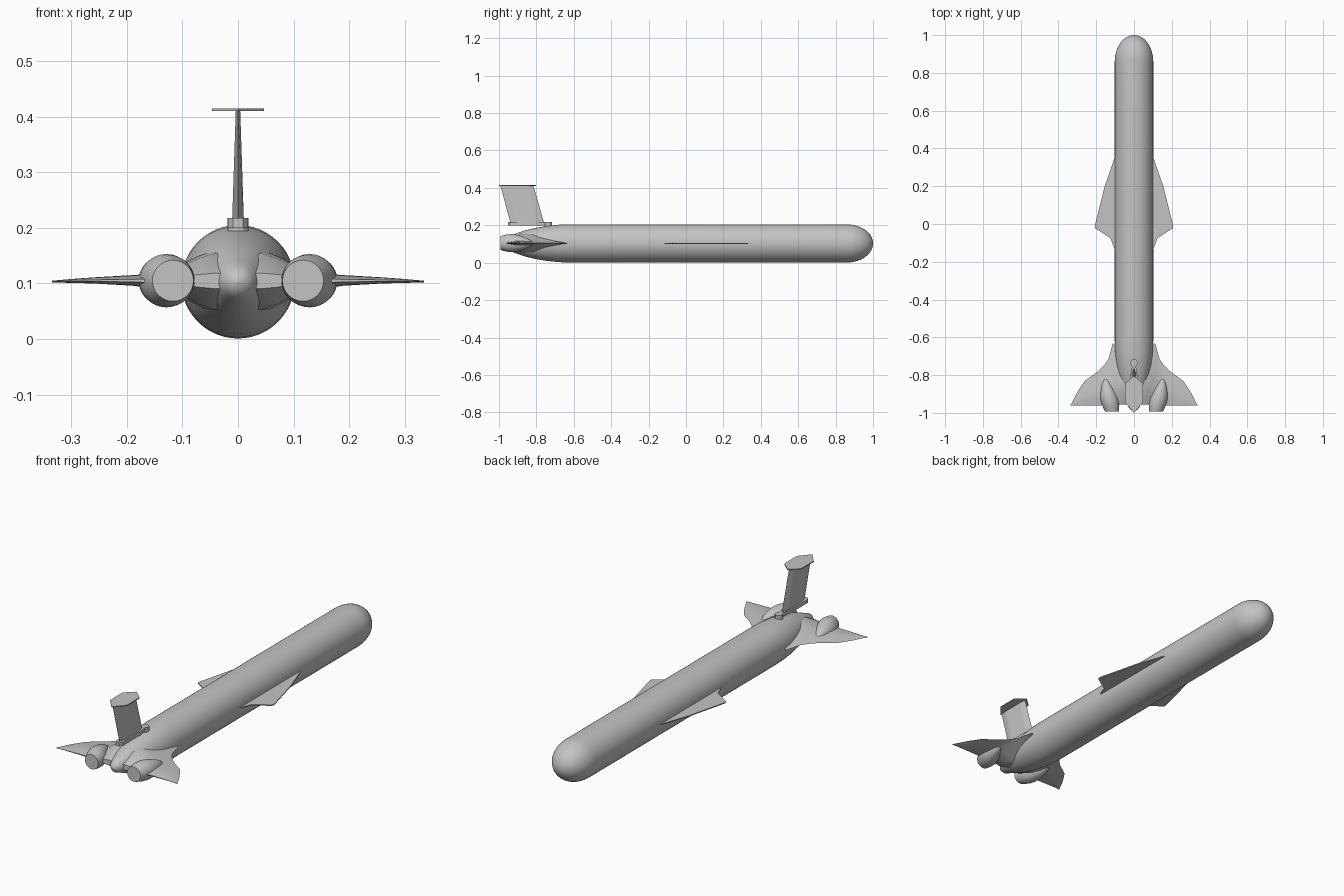
import bpy, bmesh, math

cube = bpy.data.objects.get("Cube")
if cube:
    bpy.data.objects.remove(cube, do_unlink=True)

grey = bpy.data.materials.new("plain grey")
grey.use_nodes = True
grey.diffuse_color = (0.55, 0.55, 0.55, 1)
grey.node_tree.nodes["Principled BSDF"].inputs["Base Color"].default_value = (0.55, 0.55, 0.55, 1)

AXIS = 0.103  # height of the body centre line


def loft(name, rings, smooth=True, mirror=False):
    """Skin a list of equal-length point rings and cap both ends."""
    bm = bmesh.new()
    loops = [[bm.verts.new(p) for p in ring] for ring in rings]
    n = len(loops[0])
    for a, b in zip(loops, loops[1:]):
        for i in range(n):
            j = (i + 1) % n
            bm.faces.new((a[i], a[j], b[j], b[i]))
    bm.faces.new(loops[0][::-1])
    bm.faces.new(loops[-1])
    bmesh.ops.remove_doubles(bm, verts=bm.verts[:], dist=0.00005)
    bmesh.ops.recalc_face_normals(bm, faces=bm.faces[:])
    mesh = bpy.data.meshes.new(name)
    bm.to_mesh(mesh)
    bm.free()
    mesh.materials.append(grey)
    obj = bpy.data.objects.new(name, mesh)
    bpy.context.collection.objects.link(obj)
    if mirror:
        obj.modifiers.new("mirror", "MIRROR").use_mirror_merge = False
    if smooth:
        bpy.ops.object.select_all(action="DESELECT")
        obj.select_set(True)
        bpy.context.view_layer.objects.active = obj
        bpy.ops.object.shade_smooth_by_angle(angle=math.radians(35))
    return obj


def circle(x, y, z, r, n=48):
    return [(x + r * math.cos(i * math.tau / n), y, z + r * math.sin(i * math.tau / n))
            for i in range(n)]


def plate(name, outline, z0, z1, mirror=False):
    return loft(name, [[(x, y, z) for x, y in outline] for z in (z0, z1)], False, mirror)


# Fuselage: rounded nose, straight tube, tapering boat tail
R = 0.102
profile = [(0.86 + 0.14 * math.cos(a), R * math.sin(a))
           for a in (i * math.pi / 24 for i in range(13))]
profile[0] = (1.0, 0.0001)
profile += [(-0.62, R), (-0.68, 0.1), (-0.74, 0.094), (-0.8, 0.084), (-0.86, 0.07),
            (-0.91, 0.053), (-0.945, 0.038), (-0.97, 0.029), (-0.985, 0.016), (-0.99, 0.0001)]
loft("fuselage", [circle(0, y, AXIS, r) for y, r in profile])

# Mid-body wings: thin swept plates
plate("mid_wing", [(0.06, 0.36), (0.1, 0.36), (0.155, 0.2), (0.208, -0.01), (0.206, -0.022),
                   (0.125, -0.075), (0.1, -0.14), (0.06, -0.14)],
      AXIS - 0.002, AXIS + 0.003, True)

# Tail wings: thick blended roots thinning to flat tips
# x, leading edge, trailing edge, lower z, upper z
stations = [(0.02, -0.66, -0.955, 0.055, 0.15), (0.04, -0.64, -0.955, 0.047, 0.16),
            (0.07, -0.63, -0.955, 0.058, 0.15), (0.09, -0.63, -0.955, 0.07, 0.14),
            (0.113, -0.635, -0.957, 0.08, 0.128), (0.135, -0.715, -0.96, 0.087, 0.121),
            (0.16, -0.75, -0.96, 0.092, 0.117), (0.19, -0.78, -0.96, 0.096, 0.115),
            (0.26, -0.83, -0.96, 0.1, 0.111), (0.3, -0.89, -0.96, 0.101, 0.108),
            (0.335, -0.957, -0.96, 0.102, 0.105)]
airfoil = [(0, 0), (0.12, 0.22), (0.35, 0.6), (0.6, 1), (0.78, 0.9), (1, 0.25)]
rings = []
for x, lead, trail, low, high in stations:
    mid = 0.105
    top = [(x, lead + (trail - lead) * t, mid + (high - mid) * h) for t, h in airfoil]
    bottom = [(x, lead + (trail - lead) * t, mid + (low - mid) * h) for t, h in airfoil[:0:-1]]
    rings.append(top + bottom)
loft("tail_wing", rings, True, True)

# Engine pods: teardrops leaning inward, cut flat at the nozzle
pod = []
for t, r in [(0, 0.0001), (0.06, 0.012), (0.18, 0.025), (0.35, 0.037), (0.52, 0.045),
             (0.66, 0.048), (0.8, 0.046), (0.92, 0.041), (1, 0.037)]:
    pod.append(circle(0.152 - 0.035 * t, -0.815 - 0.177 * t, 0.105, r, 32))
loft("engine_pod", pod, True, True)

# Fin mount: rounded bulb and narrow rail
bulb = [(0.019 * math.cos(a), -0.736 + 0.02 * math.sin(a))
        for a in (i * math.tau / 12 for i in range(12))]
plate("fin_mount_bulb", bulb, 0.18, 0.218)
plate("fin_mount_rail", [(-0.009, -0.745), (0.009, -0.745), (0.018, -0.8), (0.018, -0.94),
                         (0.009, -0.952), (-0.009, -0.952), (-0.018, -0.94), (-0.018, -0.8)],
      0.2, 0.218)

# Upright fin, raked backwards and thinning to the top
fin = []
for front, back, half, z in [(-0.755, -0.935, 0.011, 0.2), (-0.815, -0.992, 0.004, 0.411)]:
    chord = front - back
    fin.append([(0, front, z), (half, front - 0.2 * chord, z), (half, back + 0.2 * chord, z),
                (0, back, z), (-half, back + 0.2 * chord, z), (-half, front - 0.2 * chord, z)])
loft("upright_fin", fin, False)

# Small six-sided plate on top of the fin
plate("fin_top_plate", [(0, -0.803), (0.047, -0.845), (0.047, -0.945), (0, -1.0),
                        (-0.047, -0.945), (-0.047, -0.845)], 0.41, 0.415)
